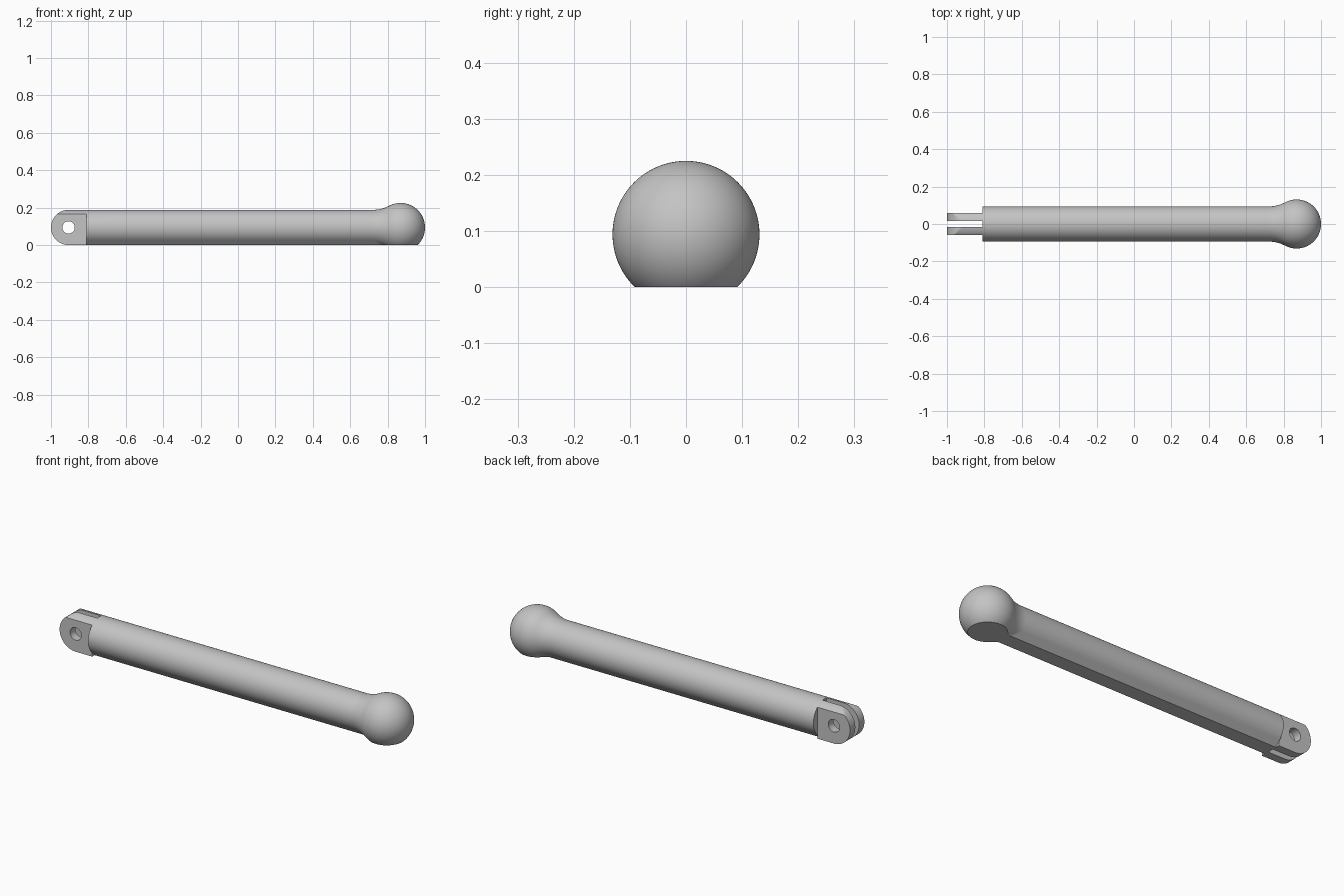
import bpy, bmesh
from math import sin, cos, pi, sqrt, atan2

if "Cube" in bpy.data.objects:
    bpy.data.objects.remove(bpy.data.objects["Cube"])

R = 0.094                      # rod radius, also the axis height
BALL_R, BALL_X = 0.131, 0.869
ROD_X = -0.81                  # shoulder where the fork begins
FILLET_X = 0.72                # where the neck starts to swell
PIN_X, PIN_R = ROD_X - 0.096, 0.033

grey = bpy.data.materials.new("light grey")
grey.use_nodes = True
grey.diffuse_color = (0.55, 0.55, 0.55, 1)
grey.node_tree.nodes["Principled BSDF"].inputs["Base Color"].default_value = (0.55, 0.55, 0.55, 1)


def finish(bm, name):
    bmesh.ops.recalc_face_normals(bm, faces=bm.faces)
    mesh = bpy.data.meshes.new(name)
    bm.to_mesh(mesh)
    bm.free()
    mesh.materials.append(grey)
    obj = bpy.data.objects.new(name, mesh)
    bpy.context.collection.objects.link(obj)
    bpy.ops.object.select_all(action="DESELECT")
    obj.select_set(True)
    bpy.context.view_layer.objects.active = obj
    bpy.ops.object.shade_smooth_by_angle(angle=pi / 6)
    return obj


def bridge(bm, a, b):
    n = len(a)
    for i in range(n):
        j = (i + 1) % n
        bm.faces.new((a[i], a[j], b[j], b[i]))


# Rod, neck fillet and ball as one outline (x, radius)
dx = BALL_X - FILLET_X
fillet = (dx**2 + R**2 - BALL_R**2) / (2 * (BALL_R - R))
rise = R + fillet
sweep = atan2(dx, rise)
outline = [(ROD_X, R)]
for i in range(17):
    a = sweep * i / 16
    outline.append((FILLET_X + fillet * sin(a), rise - fillet * cos(a)))
start = pi / 2 + sweep
for i in range(1, 48):
    a = start * (1 - i / 48)
    outline.append((BALL_X + BALL_R * cos(a), BALL_R * sin(a)))

# Loft it, with a 45 degree keel under the rod
SEG = 96
bm = bmesh.new()
rings = []
for x, r in outline:
    ring = []
    for i in range(SEG):
        a = 2 * pi * i / SEG - pi      # zero points straight down
        rad = r
        if abs(a) < pi / 4 and x < BALL_X - 0.02:
            rad = max(r, R / cos(pi / 4 - abs(a)))
        ring.append(bm.verts.new((x, rad * sin(a), R - rad * cos(a))))
    rings.append(ring)
for a, b in zip(rings, rings[1:]):
    bridge(bm, a, b)
bm.faces.new(rings[0])
tip = bm.verts.new((BALL_X + BALL_R, 0, R))
for i in range(SEG):
    bm.faces.new((rings[-1][i], rings[-1][(i + 1) % SEG], tip))

# Flat underside
cut = bmesh.ops.bisect_plane(bm, geom=bm.verts[:] + bm.edges[:] + bm.faces[:],
                             plane_co=(0, 0, 0), plane_no=(0, 0, 1), clear_inner=True)
edges = [e for e in bm.edges if e.is_boundary]
bmesh.ops.edgenet_fill(bm, edges=edges)
finish(bm, "rod_with_ball_end")


# Fork tines: round end, square foot, pin hole, top following the rod
def fork_tine(name, side):
    bm = bmesh.new()
    n, steps = 96, 8
    slices = []
    holes = []
    for k in range(steps + 1):
        y = 0.016 + 0.044 * k / steps
        top = sqrt(R**2 - y**2)
        ring, hole = [], []
        for i in range(n):
            a = 2 * pi * i / n
            c, s = cos(a), sin(a)
            rad = R if c <= 0 else R / max(abs(c), abs(s))
            px = rad * c * (1.025 if c > 0 else 1)
            ring.append(bm.verts.new((PIN_X + px, side * y, R + min(rad * s, top))))
            if k in (0, steps):
                hole.append(bm.verts.new((PIN_X + PIN_R * c, side * y, R + PIN_R * s)))
        slices.append(ring)
        if hole:
            holes.append(hole)
    for a, b in zip(slices, slices[1:]):
        bridge(bm, a, b)
    bridge(bm, holes[0], holes[1])
    bridge(bm, slices[0], holes[0])
    bridge(bm, slices[-1], holes[1])
    finish(bm, name)


fork_tine("back_fork_tine", 1)
fork_tine("front_fork_tine", -1)
